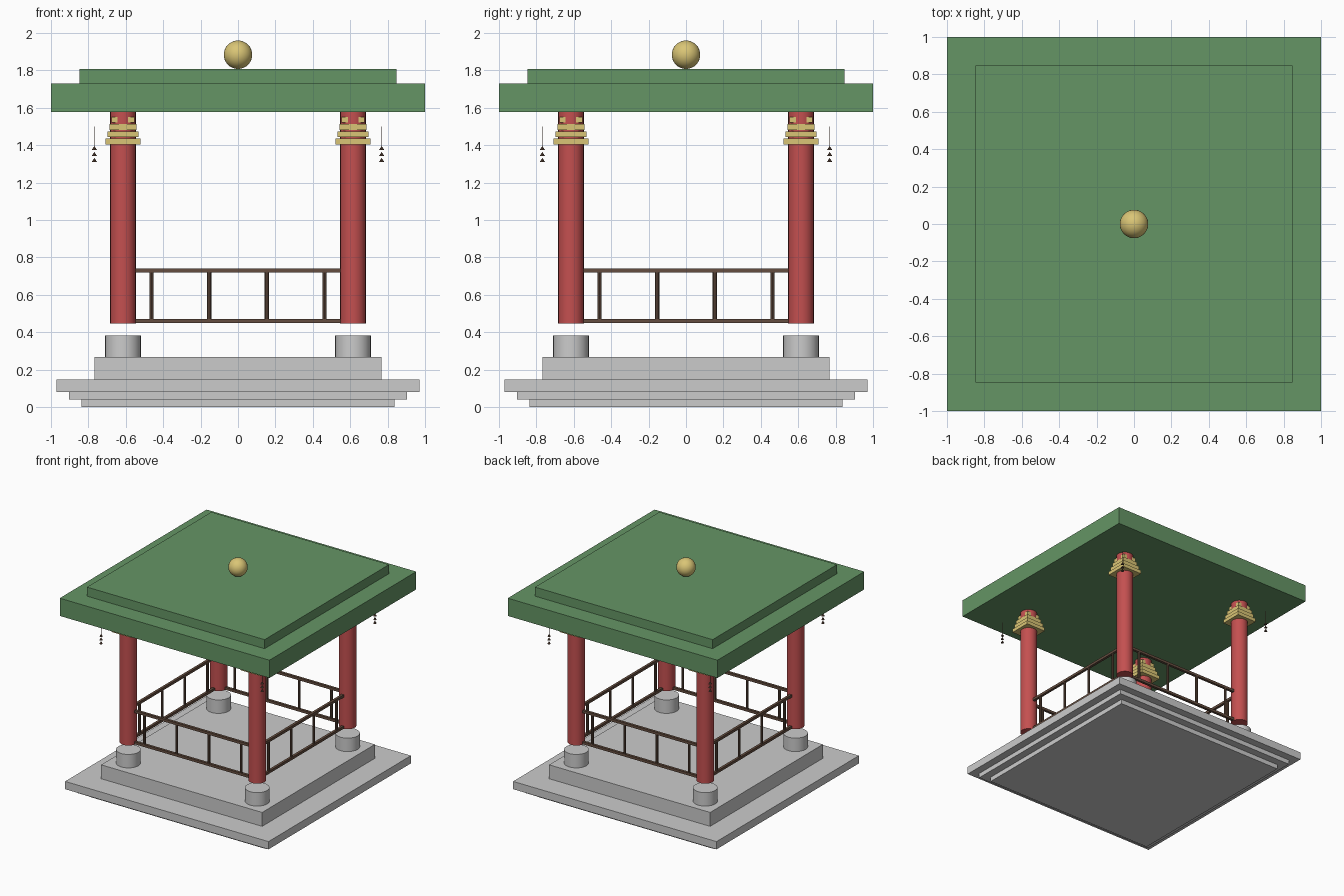
import bpy, math

if "Cube" in bpy.data.objects:
    bpy.data.objects.remove(bpy.data.objects["Cube"])

def mat(name, rgb):
    m = bpy.data.materials.new(name)
    m.diffuse_color = (*rgb, 1)
    m.use_nodes = True
    m.node_tree.nodes["Principled BSDF"].inputs["Base Color"].default_value = m.diffuse_color
    return m

GREEN = mat("green_tile", (0.13, 0.30, 0.13))
RED = mat("red_lacquer", (0.55, 0.08, 0.08))
GOLD = mat("gold", (0.70, 0.56, 0.18))
WOOD = mat("brown_wood", (0.13, 0.075, 0.05))

def finish(name, m, smooth=False):
    o = bpy.context.object
    o.name = name
    if m:
        o.data.materials.append(m)
    if smooth:
        bpy.ops.object.shade_smooth_by_angle(angle=math.radians(35))
    return o

def box(name, c, size, m=None):
    bpy.ops.mesh.primitive_cube_add(size=1, location=c)
    bpy.context.object.scale = size
    bpy.ops.object.transform_apply(location=False, rotation=False, scale=True)
    return finish(name, m)

def slab(name, half, z0, z1, m=None, x=0, y=0):
    return box(name, (x, y, (z0 + z1) / 2), (2 * half, 2 * half, z1 - z0), m)

def rod(name, x, y, r, z0, z1, m=None, sides=24, top=None):
    bpy.ops.mesh.primitive_cone_add(vertices=sides, radius1=r, radius2=r if top is None else top,
                                    depth=z1 - z0, location=(x, y, (z0 + z1) / 2))
    return finish(name, m, smooth=sides > 8)

# Stepped stone base
for i, (h, z0, z1) in enumerate([(0.836, 0, 0.04), (0.903, 0.04, 0.08),
                                 (0.97, 0.08, 0.147), (0.768, 0.147, 0.267)]):
    slab(f"base_step_{i + 1}", h, z0, z1)

# Corner columns with pedestals, brackets and hanging chimes
P, B = 0.615, 0.768
for sx in (-1, 1):
    for sy in (-1, 1):
        x, y = sx * P, sy * P
        rod("pedestal", x, y, 0.096, 0.267, 0.383)
        rod("column", x, y, 0.0685, 0.447, 1.58, RED)
        for i in range(4):
            z = 1.405 + i * 0.0385
            slab("bracket_tier", 0.094 - i * 0.0107, z, z + 0.031, GOLD, x, y)
        rod("chime_cord", sx * B, sy * B, 0.002, 1.385, 1.5, WOOD, 6)
        for i in range(3):
            z = 1.311 + i * 0.032
            rod("chime_bell", sx * B, sy * B, 0.0135, z, z + 0.022, WOOD, 8, 0)

# Railings between the columns on all four sides
for s in (-1, 1):
    for along_x in (True, False):
        for z in (0.46, 0.73):
            size = (2 * P, 0.022, 0.022) if along_x else (0.022, 2 * P, 0.022)
            loc = (0, s * P, z) if along_x else (s * P, 0, z)
            box("rail", loc, size, WOOD)
        for t in (-0.462, -0.154, 0.154, 0.462):
            x, y = (t, s * P) if along_x else (s * P, t)
            rod("rail_post", x, y, 0.011, 0.46, 0.73, WOOD, 8)

# Roof and finial
slab("roof_lower", 1.0, 1.577, 1.73, GREEN)
slab("roof_upper", 0.847, 1.73, 1.808, GREEN)
bpy.ops.mesh.primitive_uv_sphere_add(segments=32, ring_count=16, radius=0.076, location=(0, 0, 1.884))
finish("roof_finial", GOLD, True)
